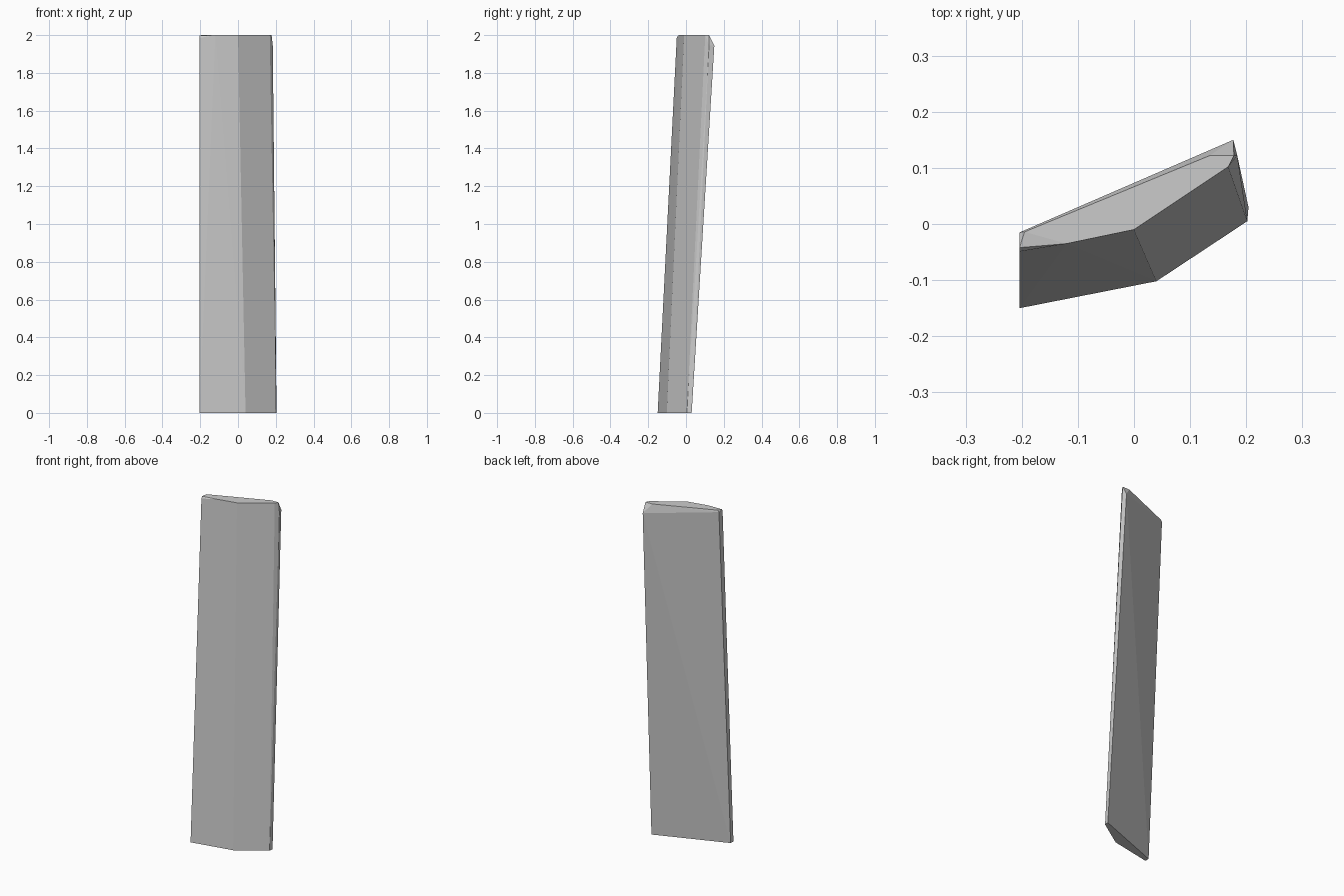
import bpy, bmesh

if "Cube" in bpy.data.objects:
    bpy.data.objects.remove(bpy.data.objects["Cube"])

# Cross-section at the floor
foot = [(-.204, -.15), (.04, -.102), (.202, .005), (.204, .03), (-.204, -.124)]
# Flat top, shifted back by the lean of the slab
head = [(-.12, -.035), (0, -.01), (.168, .102), (.178, .122), (.135, .122), (-.195, -.014)]
# Chipped corners just below the top
chips = [(-.204, -.049, 1.985), (-.204, -.042, 1.997), (-.204, -.015, 1.99),
         (.177, .15, 1.945), (.184, .122, 1.945)]

# Leaning slab: faceted hull around the sections
bm = bmesh.new()
points = [(x, y, 0) for x, y in foot] + [(x, y, 2) for x, y in head] + chips
for p in points:
    bm.verts.new(p)
hull = bmesh.ops.convex_hull(bm, input=bm.verts[:])
loose = [v for v in bm.verts if not v.link_faces]
bmesh.ops.delete(bm, geom=loose, context='VERTS')
bmesh.ops.dissolve_limit(bm, angle_limit=0.005, verts=bm.verts[:], edges=bm.edges[:])
bmesh.ops.recalc_face_normals(bm, faces=bm.faces[:])
mesh = bpy.data.meshes.new("slab")
bm.to_mesh(mesh)
bm.free()
slab = bpy.data.objects.new("slab", mesh)
bpy.context.collection.objects.link(slab)
